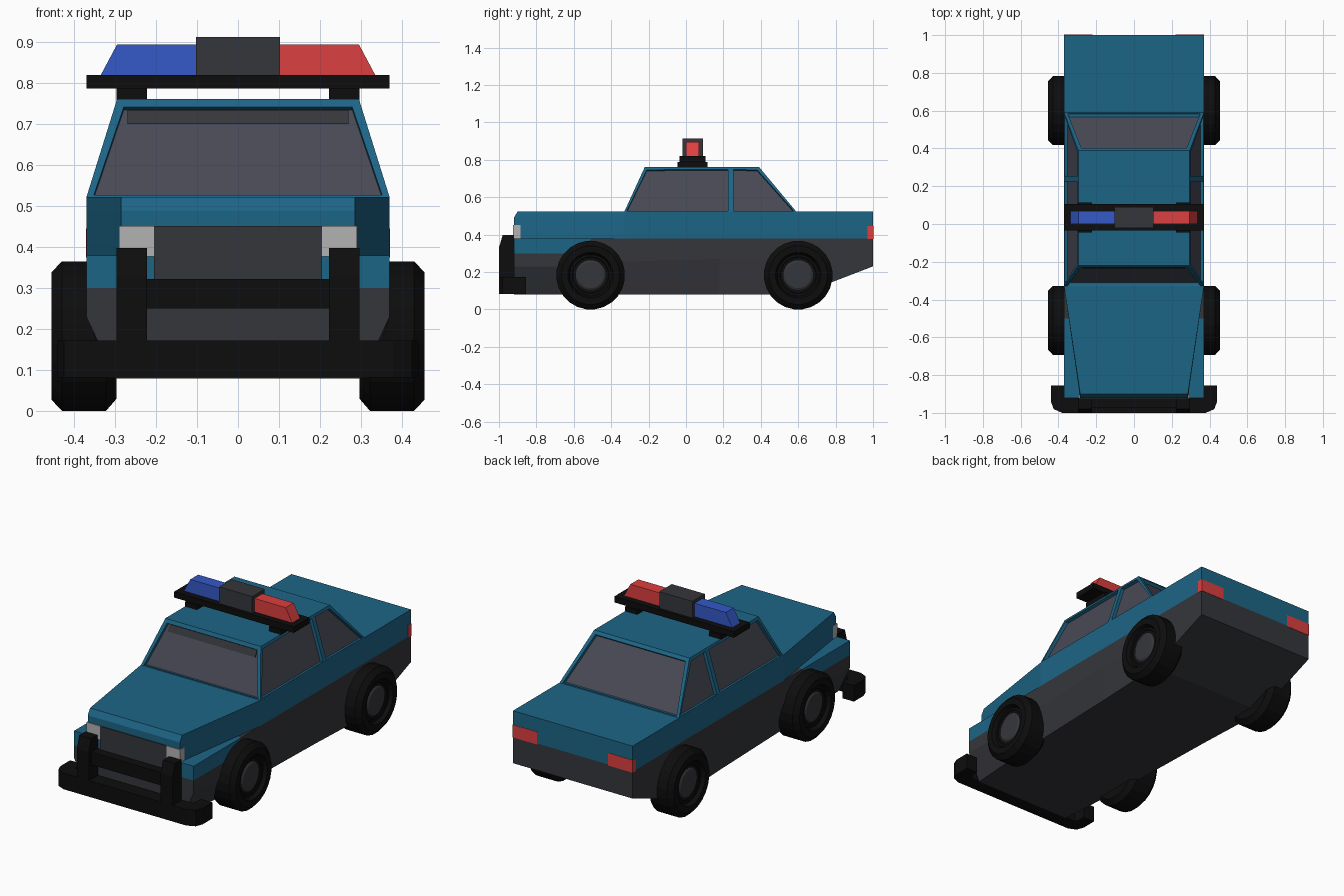
import bpy, bmesh, math
from mathutils import Vector

if "Cube" in bpy.data.objects:
    bpy.data.objects.remove(bpy.data.objects["Cube"])


def material(name, r, g, b):
    m = bpy.data.materials.new(name)
    m.diffuse_color = (r, g, b, 1)
    m.use_nodes = True
    m.node_tree.nodes["Principled BSDF"].inputs["Base Color"].default_value = m.diffuse_color
    return m


TEAL = material("teal_paint", 0.012, 0.13, 0.24)
GREY = material("dark_grey", 0.036, 0.037, 0.044)
BLACK = material("black_rubber", 0.004, 0.004, 0.004)
GLASS = material("tinted_glass", 0.065, 0.067, 0.09)
RED = material("red_lens", 0.72, 0.05, 0.05)
BLUE = material("blue_lens", 0.035, 0.10, 0.58)
WHITE = material("lamp_white", 0.45, 0.45, 0.45)


def finish(name, bm, *mats):
    bmesh.ops.recalc_face_normals(bm, faces=bm.faces[:])
    me = bpy.data.meshes.new(name)
    bm.to_mesh(me)
    bm.free()
    for m in mats:
        me.materials.append(m)
    ob = bpy.data.objects.new(name, me)
    bpy.context.collection.objects.link(ob)
    return ob


def loft(name, rings, *mats, closed_ends=True):
    """Skin a list of equal-length rings of points."""
    bm = bmesh.new()
    rows = [[bm.verts.new(p) for p in ring] for ring in rings]
    n = len(rows[0])
    for a, b in zip(rows, rows[1:]):
        for i in range(n):
            j = (i + 1) % n
            bm.faces.new((a[i], a[j], b[j], b[i]))
    if closed_ends:
        bm.faces.new(rows[0])
        bm.faces.new(rows[-1])
    return finish(name, bm, *mats)


def box(name, x, y, z, mat):
    return loft(name, [[(x[0], y[0], h), (x[1], y[0], h), (x[1], y[1], h), (x[0], y[1], h)] for h in z], mat)


def side_extrude(name, profile, x, mat):
    """Extrude a (y, z) outline across x."""
    return loft(name, [[(h, p[0], p[1]) for p in profile] for h in x], mat)


def sym_plan(half, z):
    return [(x, y, z) for x, y in half] + [(-x, y, z) for x, y in reversed(half)]


# lower body: sections along y of (y, top z, knee z, bottom x, bottom z)
sections = [(-0.92, 0.30, 0.23, 0.30, 0.08), (-0.62, 0.30, 0.23, 0.32, 0.08),
            (-0.50, 0.38, 0.25, 0.33, 0.08), (0.18, 0.38, 0.27, 0.35, 0.08),
            (0.61, 0.38, 0.27, 0.37, 0.08), (1.0, 0.38, 0.30, 0.37, 0.23)]
loft("lower_body", [[(0.37, y, t), (0.37, y, k), (bx, y, b), (-bx, y, b), (-0.37, y, k), (-0.37, y, t)]
                    for y, t, k, bx, b in sections], GREY)

# front fenders, dropping lower than the side line
side_extrude("front_fender", [(-0.92, 0.30), (-0.62, 0.30), (-0.50, 0.38), (-0.92, 0.38)], (-0.37, 0.37), TEAL)

# upper body with tapered bonnet and a chamfered leading edge
loft("upper_body", [sym_plan([(nx, ny), (0.37, -0.33), (0.37, 1.0)], z)
                    for nx, ny, z in [(0.285, -0.92, 0.38), (0.285, -0.92, 0.49), (0.285, -0.90, 0.523)]], TEAL)

# cabin with inset windows, sides split at the door pillar
bm = bmesh.new()
low = [bm.verts.new(p) for p in [(-0.37, -0.33, 0.522), (0.37, -0.33, 0.522), (0.37, 0.59, 0.522), (-0.37, 0.59, 0.522)]]
top = [bm.verts.new(p) for p in [(-0.295, -0.22, 0.762), (0.295, -0.22, 0.762), (0.295, 0.39, 0.762), (-0.295, 0.39, 0.762)]]
for i in range(4):
    j = (i + 1) % 4
    bm.faces.new((low[i], low[j], top[j], top[i]))
bm.faces.new(top)
bm.faces.new(low[::-1])
bmesh.ops.bisect_plane(bm, geom=bm.verts[:] + bm.edges[:] + bm.faces[:],
                       plane_co=(0, 0.24, 0), plane_no=(0, 1, 0))
bmesh.ops.recalc_face_normals(bm, faces=bm.faces[:])
bm.normal_update()
for f in [f for f in bm.faces if abs(f.normal.z) < 0.95]:
    n = f.normal.copy()
    # flush inset, sill pulled down, then the pane pushed inwards
    bmesh.ops.inset_region(bm, faces=[f], thickness=0.027 if abs(n.y) > 0.5 else 0.02)
    pts = sorted(f.verts, key=lambda v: v.co.z)
    for v in pts[:2]:
        e = max((e for e in f.edges if v in e.verts), key=lambda e: abs(e.verts[0].co.z - e.verts[1].co.z))
        d = e.other_vert(v).co - v.co
        v.co += d * ((0.527 - v.co.z) / d.z)
    ex = bmesh.ops.extrude_discrete_faces(bm, faces=[f])["faces"][0]
    ex.material_index = 1
    for v in ex.verts:
        v.co -= n * 0.018
finish("cabin", bm, TEAL, GLASS)

# sun strip along the top of the windscreen
lean = 0.11 / 0.24
strip = [(-0.33 + (z - 0.522) * lean + off, z) for z, off in [(0.70, 0.014), (0.735, 0.014), (0.735, 0.03), (0.70, 0.03)]]
side_extrude("sun_strip", strip, (-0.27, 0.27), GREY)

# front end: grille, headlamps, tail lamps
box("grille", (-0.205, 0.205), (-0.926, -0.88), (0.25, 0.452), GREY)
for s, side in ((-1, "left"), (1, "right")):
    box("headlamp_" + side, sorted((s * 0.20, s * 0.29)), (-0.925, -0.882), (0.377, 0.452), WHITE)
    box("tail_lamp_" + side, sorted((s * 0.22, s * 0.371)), (0.97, 1.002), (0.375, 0.445), RED)

# wrap-around bumper and push bar
bumper = [(0.44, -0.855), (0.44, -0.94), (0.425, -0.98), (0.38, -1.0)]
inner = [(0.37, -0.855), (0.37, -0.90), (0.36, -0.918), (0.34, -0.92)]
half = inner[::-1] + bumper
ring = half + [(-x, y) for x, y in reversed(half)]
loft("front_bumper", [[(x, y, z) for x, y in ring] for z in (0.082, 0.172)], BLACK)
for s, side in ((-1, "left"), (1, "right")):
    side_extrude("push_bar_post_" + side,
                 [(-0.92, 0.085), (-1.0, 0.085), (-1.0, 0.33), (-0.98, 0.398), (-0.92, 0.398)],
                 (s * 0.222, s * 0.296), BLACK)
box("push_bar_cross", (-0.23, 0.23), (-0.975, -0.92), (0.25, 0.322), BLACK)

# roof light bar
box("light_bar_base", (-0.37, 0.37), (-0.035, 0.105), (0.787, 0.82), BLACK)
box("light_bar_centre", (-0.102, 0.102), (-0.02, 0.09), (0.82, 0.913), GREY)
for s, side, mat in ((-1, "left", BLUE), (1, "right", RED)):
    box("light_bar_foot_" + side, sorted((s * 0.222, s * 0.296)), (-0.045, 0.115), (0.755, 0.787), BLACK)
    loft("beacon_" + side, [[(s * 0.1, y0, z), (s * x, y0, z), (s * x, y1, z), (s * 0.1, y1, z)]
                            for x, z, y0, y1 in ((0.335, 0.82, 0.0, 0.07), (0.295, 0.895, 0.0, 0.07))], mat)


# wheels: lathed tyre and hub profiles of (x, radius)
def lathe(name, profile, s, y, mat, n=24):
    rings = [[(s * x, y + r * math.cos(2 * math.pi * (i + 0.5) / n), 0.183 + r * math.sin(2 * math.pi * (i + 0.5) / n))
              for i in range(n)] for x, r in profile]
    return loft(name, rings, mat)


tyre = [(0.297, 0.155), (0.322, 0.184), (0.43, 0.184), (0.455, 0.157), (0.455, 0.122), (0.432, 0.112)]
rim = [(0.41, 0.113), (0.436, 0.110), (0.436, 0.098), (0.424, 0.090)]
hub = [(0.41, 0.082), (0.432, 0.080), (0.438, 0.070)]
for y, end in ((-0.51, "front"), (0.60, "rear")):
    for s, side in ((-1, "left"), (1, "right")):
        tag = end + "_" + side
        lathe("tyre_" + tag, tyre, s, y, BLACK)
        lathe("rim_" + tag, rim, s, y, BLACK)
        lathe("hub_" + tag, hub, s, y, GREY)
